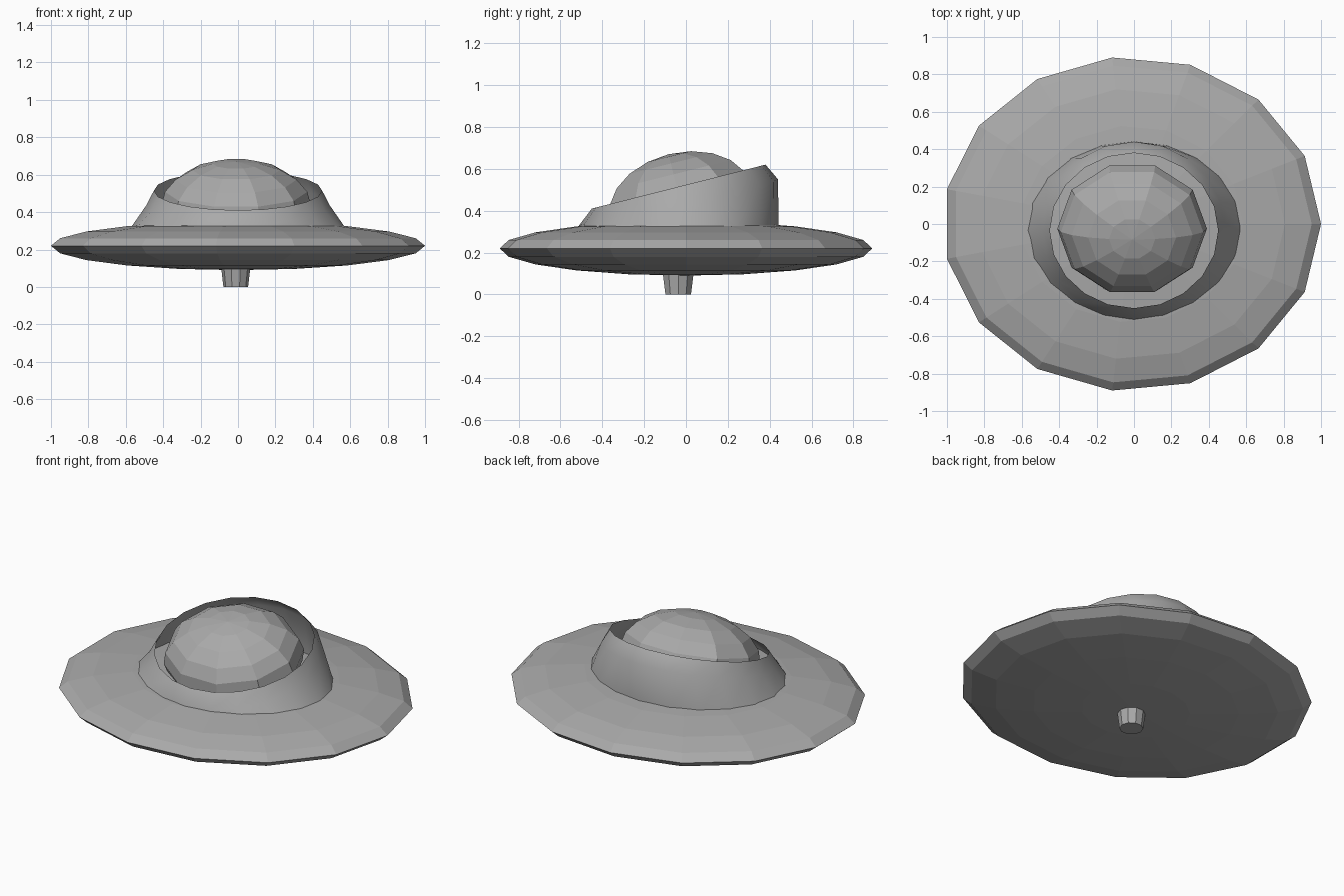
import bpy
import bmesh
from math import sin, cos, pi, radians
from mathutils import Matrix, Vector

if "Cube" in bpy.data.objects:
    bpy.data.objects.remove(bpy.data.objects["Cube"])

# One grey hull colour
GREY = (0.4, 0.4, 0.4, 1)
grey = bpy.data.materials.new("hull_grey")
grey.use_nodes = True
grey.diffuse_color = GREY
grey.node_tree.nodes["Principled BSDF"].inputs["Base Color"].default_value = GREY


def loft(name, rings, sides, matrix=Matrix(), capped=True, smooth=False):
    """Skin rings of (rx, ry, z, slope along y), listed from bottom to top."""
    bm = bmesh.new()
    loops = []
    for rx, ry, z, slope in rings:
        loop = []
        for i in range(sides):
            a = 2 * pi * i / sides
            y = ry * sin(a)
            loop.append(bm.verts.new((rx * cos(a), y, z + slope * y)))
        loops.append(loop)
    for low, high in zip(loops, loops[1:]):
        for i in range(sides):
            j = (i + 1) % sides
            bm.faces.new((low[i], low[j], high[j], high[i]))
    if capped:
        bm.faces.new(loops[0][::-1])
        bm.faces.new(loops[-1])
    bmesh.ops.transform(bm, matrix=matrix, verts=bm.verts)
    bmesh.ops.remove_doubles(bm, verts=bm.verts, dist=0.0005)
    for face in bm.faces:
        face.smooth = smooth
    mesh = bpy.data.meshes.new(name)
    bm.to_mesh(mesh)
    bm.free()
    mesh.materials.append(grey)
    obj = bpy.data.objects.new(name, mesh)
    bpy.context.collection.objects.link(obj)
    return obj


def ellipsoid(rx, ry, rz, bands=10):
    """Latitude rings, with tiny rings that close up at the poles."""
    angles = [pi * (k / bands - 0.5) for k in range(bands + 1)]
    return [(rx * cos(a), ry * cos(a), rz * sin(a), 0) for a in angles]


# Flattened saucer disc
loft("saucer", ellipsoid(1.011, 0.895, 0.13), 15,
     Matrix.Translation((-0.011, 0, 0.22)))

# Faceted canopy, leaning forward inside the collar
loft("canopy_dome", ellipsoid(0.4, 0.365, 0.24), 10,
     Matrix.Translation((-0.01, -0.025, 0.437)) @ Matrix.Rotation(radians(14), 4, "X"))

# Open collar, low at the front and high at the back
loft("collar", [(0.585, 0.477, 0.30, 0),
                (0.488, 0.475, 0.44, 0.23),
                (0.45, 0.415, 0.515, 0.253)], 20,
     Matrix.Translation((0, -0.035, 0)), capped=False, smooth=True)

# Tapered stub under the disc
loft("bottom_stub", [(0.066, 0.064, 0, 0), (0.08, 0.08, 0.12, 0)], 10,
     Matrix.Translation((-0.012, -0.037, 0)))
